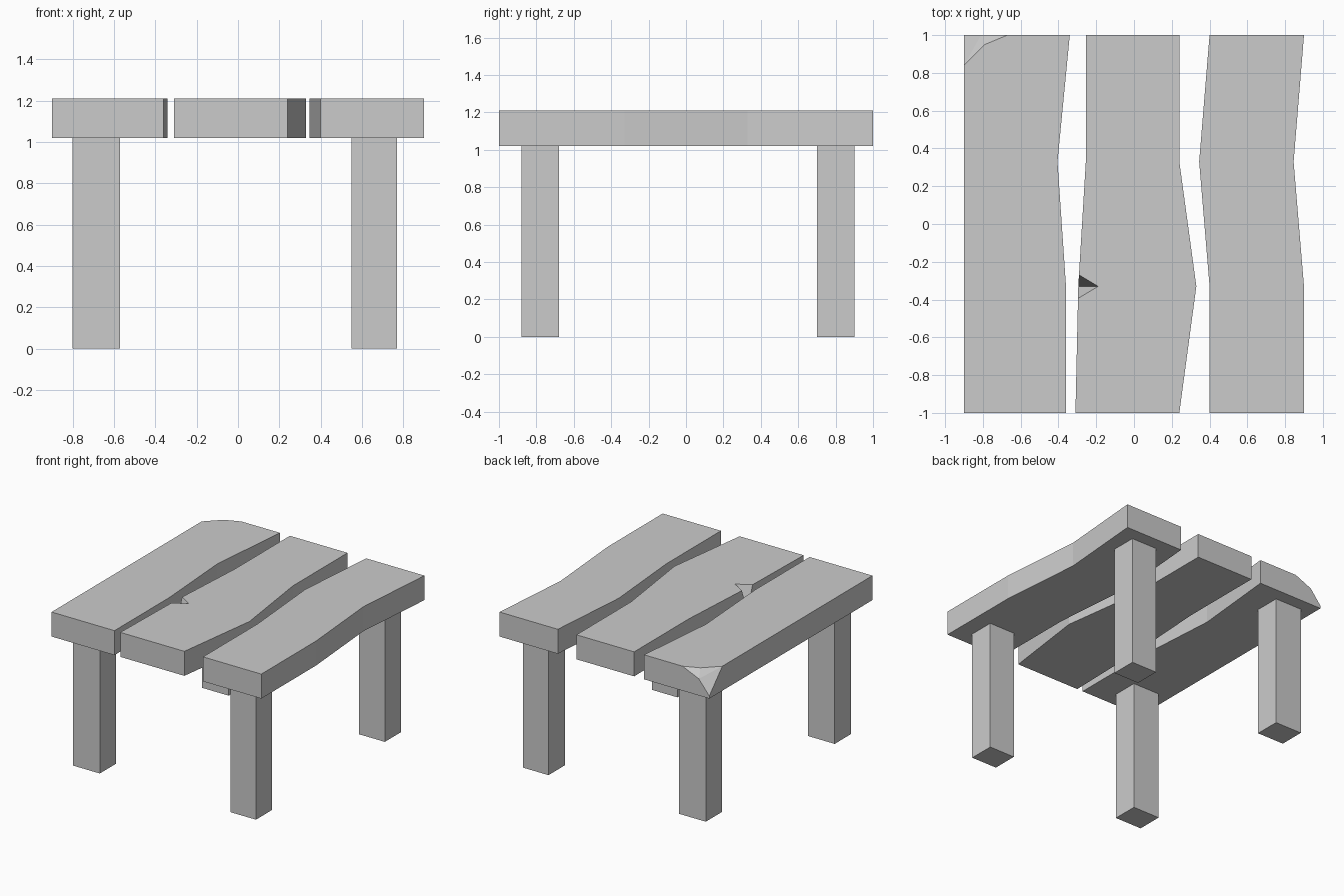
import bpy, bmesh
from mathutils import Vector

if "Cube" in bpy.data.objects:
    bpy.data.objects.remove(bpy.data.objects["Cube"])

BOTTOM, TOP = 1.02, 1.21
ROWS = (-1.0, -0.33, 0.33, 1.0)


def finish(bm, name):
    bmesh.ops.recalc_face_normals(bm, faces=bm.faces)
    mesh = bpy.data.meshes.new(name)
    bm.to_mesh(mesh)
    bm.free()
    obj = bpy.data.objects.new(name, mesh)
    bpy.context.collection.objects.link(obj)
    return obj


def prism(outline, z0, z1):
    bm = bmesh.new()
    face = bm.faces.new([bm.verts.new((x, y, z0)) for x, y in outline])
    ext = bmesh.ops.extrude_face_region(bm, geom=[face])
    top = [v for v in ext["geom"] if isinstance(v, bmesh.types.BMVert)]
    bmesh.ops.translate(bm, verts=top, vec=(0, 0, z1 - z0))
    bmesh.ops.recalc_face_normals(bm, faces=bm.faces)
    return bm


def plank(left, right):
    outline = list(zip(right, ROWS)) + list(zip(left, ROWS))[::-1]
    return prism(outline, BOTTOM, TOP)


# Left plank with a faceted chip off its back corner
bm = plank((-0.9, -0.9, -0.9, -0.9), (-0.36, -0.36, -0.405, -0.34))
a, b, c, d, e = (Vector(p) for p in (
    (-0.67, 1, TOP), (-0.79, 0.95, TOP), (-0.9, 0.84, TOP),
    (-0.81, 1, 1.15), (-0.9, 1, 1.04)))
for p, q, r in ((a, b, d), (b, c, d), (c, d, e)):
    n = (q - p).cross(r - p).normalized()
    if n.z < 0:
        n = -n
    geom = bm.verts[:] + bm.edges[:] + bm.faces[:]
    bmesh.ops.bisect_plane(bm, geom=geom, dist=1e-5, plane_co=p,
                           plane_no=n, clear_outer=True)
    bmesh.ops.holes_fill(bm, edges=[x for x in bm.edges if x.is_boundary])
finish(bm, "left_plank")

# Middle plank with a V notch in its left edge
middle = finish(plank((-0.31, -0.295, -0.255, -0.255),
                      (0.24, 0.33, 0.24, 0.24)), "middle_plank")
bm = bmesh.new()
for p in ((-0.34, -0.33, 0.955), (-0.131, -0.33, 1.31),
          (-0.331, -0.21, 1.31), (-0.331, -0.45, 1.31)):
    bm.verts.new(p)
bmesh.ops.convex_hull(bm, input=bm.verts)
cutter = finish(bm, "notch_cutter")
cutter.hide_render = True
cutter.hide_set(True)
mod = middle.modifiers.new("notch", "BOOLEAN")
mod.operation = "DIFFERENCE"
mod.solver = "EXACT"
mod.object = cutter

# Right plank
finish(plank((0.4, 0.4, 0.345, 0.4), (0.9, 0.9, 0.845, 0.9)), "right_plank")

# Four square legs
for side, x0, x1 in (("left", -0.8, -0.57), ("right", 0.55, 0.77)):
    for end, y0, y1 in (("front", -0.88, -0.68), ("back", 0.7, 0.9)):
        box = [(x0, y0), (x1, y0), (x1, y1), (x0, y1)]
        finish(prism(box, 0, BOTTOM), f"{end}_{side}_leg")
